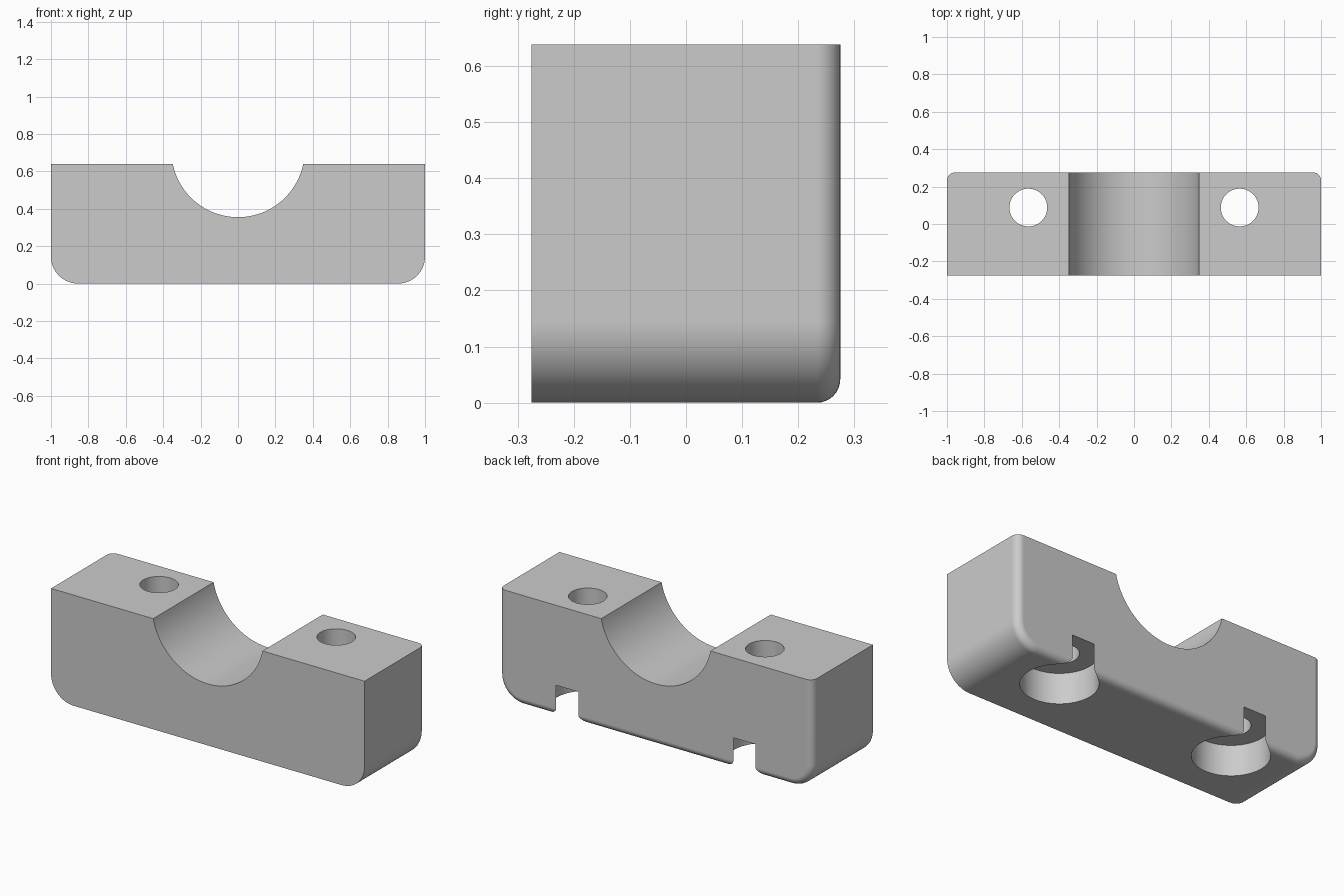
import bpy
import bmesh
from math import sin, cos, pi, radians
from mathutils import Matrix, Vector

old = bpy.data.objects.get("Cube")
if old:
    bpy.data.objects.remove(old, do_unlink=True)

HALF_W, HALF_D, HEIGHT = 1.0, 0.275, 0.638
END_R, BACK_R = 0.145, 0.042
BOLT_X, BOLT_Y = 0.565, 0.088

grey = bpy.data.materials.new("plain_grey")
grey.use_nodes = True
colour = (0.6, 0.6, 0.6, 1)
grey.diffuse_color = colour
grey.node_tree.nodes["Principled BSDF"].inputs["Base Color"].default_value = colour


def make_object(name, bm):
    bmesh.ops.recalc_face_normals(bm, faces=bm.faces)
    mesh = bpy.data.meshes.new(name)
    bm.to_mesh(mesh)
    bm.free()
    mesh.materials.append(grey)
    obj = bpy.data.objects.new(name, mesh)
    bpy.context.scene.collection.objects.link(obj)
    return obj


def cylinder(name, radius, bottom, top, matrix, sides):
    bm = bmesh.new()
    place = matrix @ Matrix.Translation((0, 0, (bottom + top) / 2))
    bmesh.ops.create_cone(bm, cap_ends=True, segments=sides, radius1=radius,
                          radius2=radius, depth=top - bottom, matrix=place)
    return make_object(name, bm)


# Block: front outline with rounded bottom corners, extruded to the back
steps = 16
arc = [(HALF_W - END_R + END_R * sin(a), END_R - END_R * cos(a))
       for a in (i * pi / 2 / steps for i in range(steps + 1))]
right_half = arc + [(HALF_W, HEIGHT)]
outline = right_half + [(-x, z) for x, z in reversed(right_half)]

bm = bmesh.new()
front = bm.faces.new([bm.verts.new((x, -HALF_D, z)) for x, z in outline])
out = bmesh.ops.extrude_face_region(bm, geom=[front], use_keep_orig=True)
moved = [g for g in out["geom"] if isinstance(g, bmesh.types.BMVert)]
bmesh.ops.translate(bm, verts=moved, vec=Vector((0, 2 * HALF_D, 0)))
bmesh.ops.recalc_face_normals(bm, faces=bm.faces)

# Rounded back rim, leaving the top edge sharp
rim = [e for e in bm.edges
       if all(v.co.y > 0 for v in e.verts)
       and not all(v.co.z > HEIGHT - 0.001 for v in e.verts)]
bmesh.ops.bevel(bm, geom=rim, offset=BACK_R, offset_type='OFFSET',
                segments=8, profile=0.5, affect='EDGES')
block = make_object("clamp_block", bm)

# Cutters: pipe groove, bolt holes and wide bolt head recesses
cutters = [cylinder("groove_cutter", 0.356, -0.5, 0.5,
                    Matrix.Translation((0, 0, 0.711)) @ Matrix.Rotation(radians(90), 4, 'X'), 128)]
for side, x in (("left", BOLT_X), ("right", -BOLT_X)):
    spot = Matrix.Translation((x, BOLT_Y, 0))
    cutters.append(cylinder(side + "_hole_cutter", 0.101, 0.1, 0.8, spot, 64))
    cutters.append(cylinder(side + "_recess_cutter", 0.2, -0.1, 0.177, spot, 96))

for cutter in cutters:
    cutter.hide_render = True
    cut = block.modifiers.new(cutter.name, 'BOOLEAN')
    cut.operation = 'DIFFERENCE'
    cut.solver = 'EXACT'
    cut.object = cutter

# Bake the cuts and drop the cutters
bpy.context.view_layer.update()
graph = bpy.context.evaluated_depsgraph_get()
block_mesh = bpy.data.meshes.new_from_object(block.evaluated_get(graph))
block.modifiers.clear()
block.data = block_mesh
for cutter in cutters:
    bpy.data.objects.remove(cutter, do_unlink=True)

# Smooth rounded surfaces, sharp edges and level flat faces
for obj in bpy.context.selected_objects:
    obj.select_set(False)
block.select_set(True)
bpy.context.view_layer.objects.active = block
bpy.ops.object.shade_smooth_by_angle(angle=radians(30))
level = block.modifiers.new("level_normals", 'WEIGHTED_NORMAL')
level.keep_sharp = True
